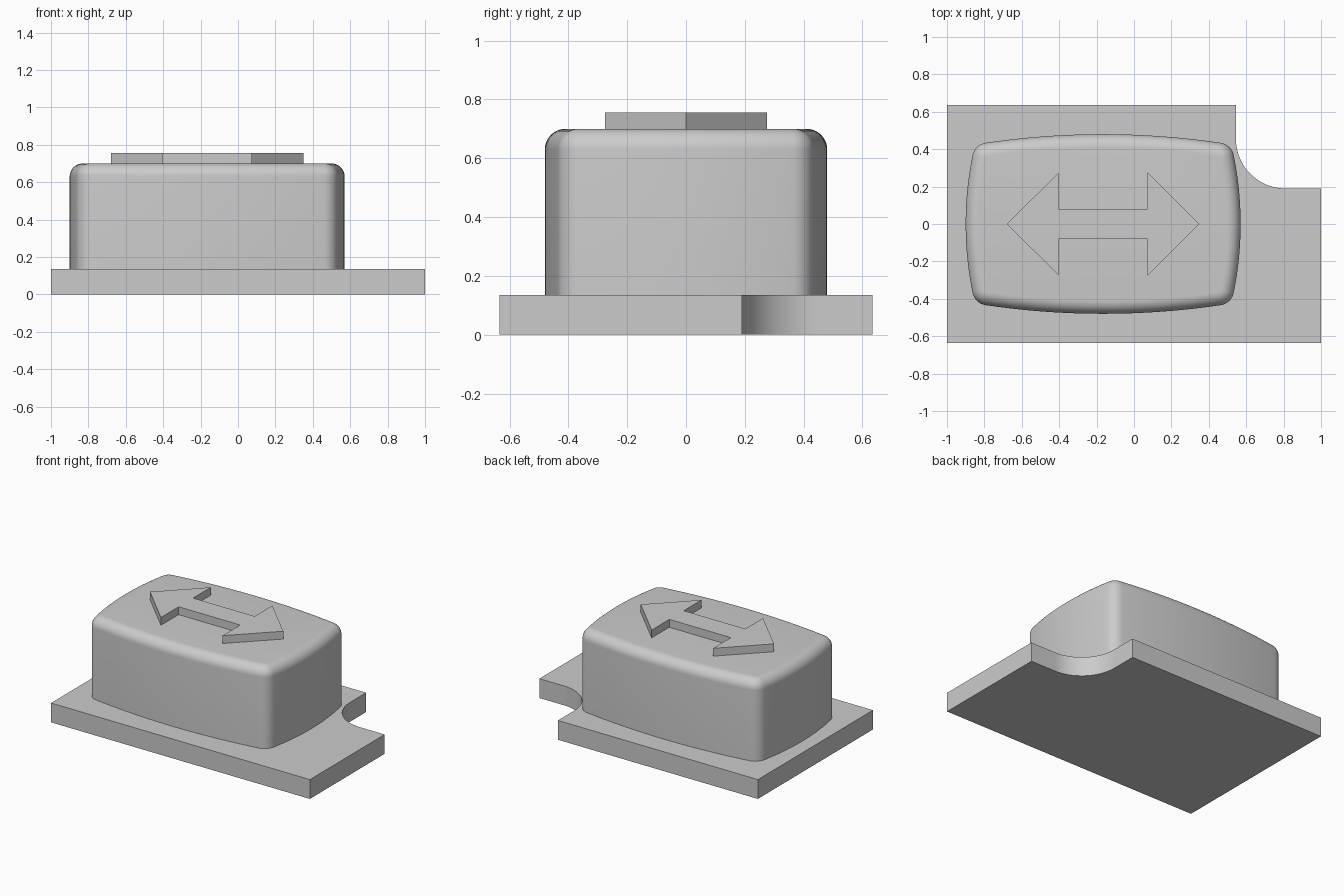
import bpy, bmesh
from math import sin, cos, pi, atan2, radians, hypot

if "Cube" in bpy.data.objects:
    bpy.data.objects.remove(bpy.data.objects["Cube"])

grey = bpy.data.materials.new("plain grey")
grey.use_nodes = True
grey.diffuse_color = (0.6, 0.6, 0.6, 1)
grey.node_tree.nodes["Principled BSDF"].inputs["Base Color"].default_value = grey.diffuse_color

CENTRE_X = -0.165          # middle of the button and arrow
BASE_TOP, BUTTON_TOP, ARROW_TOP = 0.135, 0.7, 0.755


def loft(name, rings, smooth=False):
    """Skin a stack of (outline, height) rings and cap both ends."""
    bm = bmesh.new()
    loops = [[bm.verts.new((x, y, z)) for x, y in ring] for ring, z in rings]
    for low, high in zip(loops, loops[1:]):
        for i in range(len(low)):
            j = (i + 1) % len(low)
            bm.faces.new((low[i], low[j], high[j], high[i]))
    bm.faces.new(loops[0][::-1])
    bm.faces.new(loops[-1])
    bmesh.ops.recalc_face_normals(bm, faces=bm.faces)
    mesh = bpy.data.meshes.new(name)
    bm.to_mesh(mesh)
    bm.free()
    mesh.materials.append(grey)
    obj = bpy.data.objects.new(name, mesh)
    bpy.context.collection.objects.link(obj)
    if smooth:
        bpy.ops.object.select_all(action='DESELECT')
        obj.select_set(True)
        bpy.context.view_layer.objects.active = obj
        bpy.ops.object.shade_smooth_by_angle(angle=radians(30))
    return obj


def four_way(quarter):
    """Mirror a quarter outline (from +x round to +y) into a closed loop."""
    half = quarter + [(-x, y) for x, y in reversed(quarter)]
    points = half + [(-x, -y) for x, y in half]
    loop = []
    for p in points:
        if not loop or hypot(p[0] - loop[-1][0], p[1] - loop[-1][1]) > 1e-5:
            loop.append(p)
    if hypot(loop[0][0] - loop[-1][0], loop[0][1] - loop[-1][1]) < 1e-5:
        loop.pop()
    return [(x + CENTRE_X, y) for x, y in loop]


def bulged_outline(inset):
    """Rectangle with bowed sides and rounded corners, moved inward by inset."""
    half_x, half_y = 0.735, 0.48
    fx, fy, r = 0.615, 0.35, 0.085        # corner arc

    def bow_radius(across, along, half):
        k = along - half
        return (across ** 2 + k ** 2 - r ** 2) / (-2 * (k + r))

    side, front = bow_radius(fy, fx, half_x), bow_radius(fx, fy, half_y)
    cx, cy = half_x - side, half_y - front
    a, b = atan2(fy, fx - cx), atan2(fy - cy, fx)
    arcs = [(cx, 0, side, 0, a), (fx, fy, r, a, b), (0, cy, front, b, pi / 2)]
    quarter = []
    for x, y, radius, start, end in arcs:
        for i in range(13):
            t = start + (end - start) * i / 12
            quarter.append((x + (radius - inset) * cos(t), y + (radius - inset) * sin(t)))
    return four_way(quarter)


# Base plate with a rounded notch in the back left corner
notch = [(0.81 - 0.265 * sin(t), 0.455 - 0.265 * cos(t))
         for t in (pi / 2 * i / 24 for i in range(25))]
plate = [(-1, -0.635), (1, -0.635), (1, 0.19)] + notch + [(0.545, 0.635), (-1, 0.635)]
loft("base_plate", [(plate, 0), (plate, BASE_TOP)], smooth=True)

# Button body with a rounded upper rim
RIM = 0.07
rings = [(bulged_outline(0), BASE_TOP - 0.01)]
for i in range(11):
    t = pi / 2 * i / 10
    rings.append((bulged_outline(RIM * (1 - cos(t))), BUTTON_TOP - RIM * (1 - sin(t))))
loft("button_body", rings, smooth=True)

# Raised double-headed arrow
arrow = four_way([(0.515, 0), (0.238, 0.275), (0.238, 0.08)])
loft("double_arrow", [(arrow, BUTTON_TOP - 0.01), (arrow, ARROW_TOP)])
